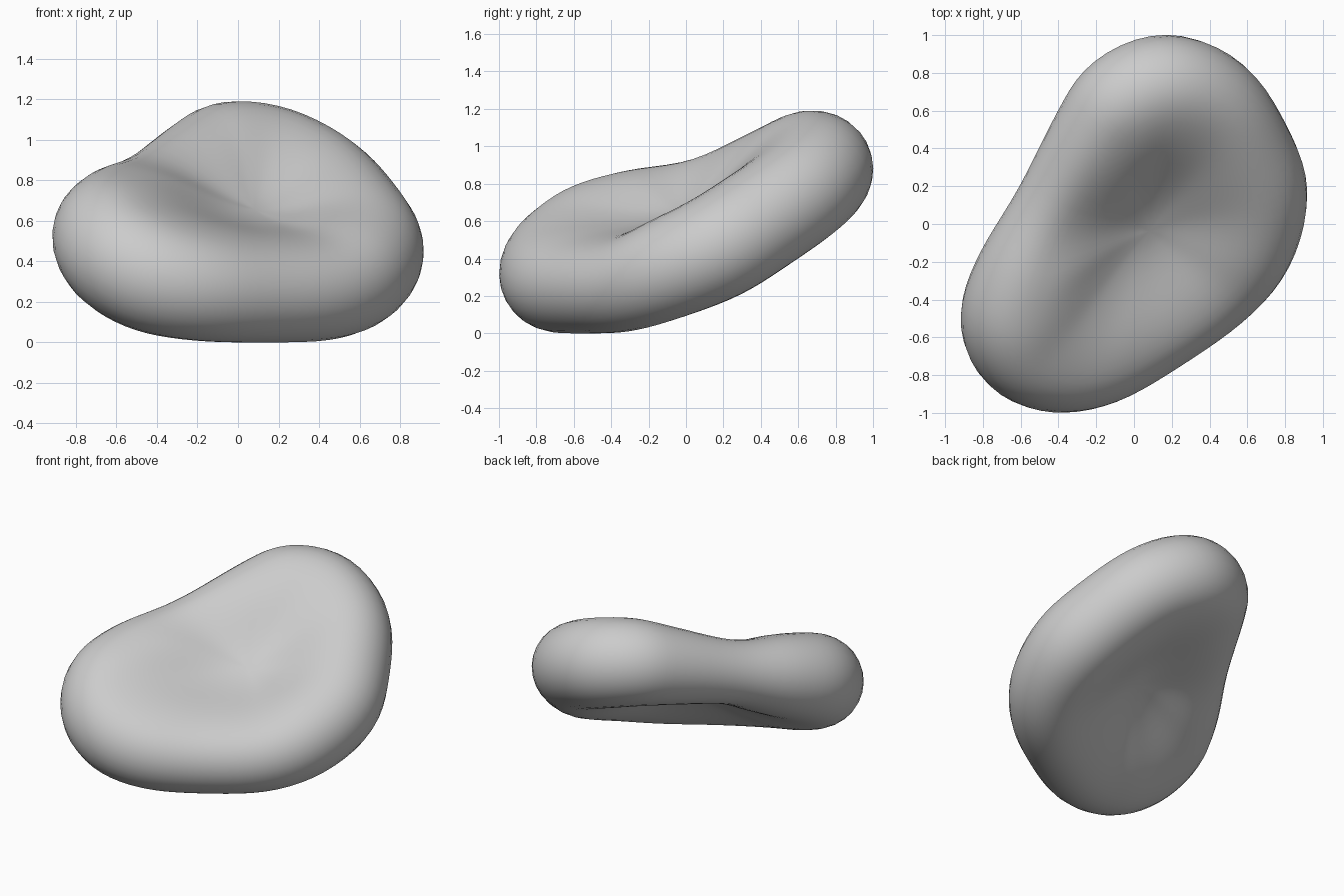
import bpy, bmesh, math
from mathutils import Vector

if "Cube" in bpy.data.objects:
    bpy.data.objects.remove(bpy.data.objects["Cube"])

# Tilted plane of the cell: z = A + B*x + C*y
A, B, C = 0.544, -0.337, 0.525
NORMAL = Vector((-B, -C, 1)).normalized()

# Centre line of the thick rim: x, y, height above the plane, rim radius
RIM = [
    (0.17, 0.72, 0, 0.29), (0.40, 0.63, 0.01, 0.285), (0.555, 0.40, 0.02, 0.285),
    (0.64, 0.16, 0.025, 0.285), (0.58, -0.12, 0.03, 0.27), (0.41, -0.34, 0.01, 0.25),
    (0.11, -0.55, 0.01, 0.25), (-0.17, -0.69, 0.015, 0.27), (-0.40, -0.715, 0.005, 0.29),
    (-0.57, -0.645, 0.005, 0.295), (-0.635, -0.48, 0.01, 0.29), (-0.57, -0.23, 0, 0.26),
    (-0.43, 0.10, -0.02, 0.205), (-0.20, 0.46, -0.01, 0.25), (-0.05, 0.64, 0, 0.28),
]
STEPS, TUBE, INNER = 5, 14, 12
HALF_CENTRE = 0.12


def rim_sample(i, f):
    """Closed smooth curve through the rim points."""
    p = [Vector(RIM[(i + k) % len(RIM)]) for k in (-1, 0, 1, 2)]
    return 0.5 * (2 * p[1] + (p[2] - p[0]) * f
                  + (2 * p[0] - 5 * p[1] + 4 * p[2] - p[3]) * f * f
                  + (3 * p[1] - p[0] - 3 * p[2] + p[3]) * f ** 3)


def on_plane(x, y):
    return Vector((x, y, A + B * x + C * y))


samples = [rim_sample(i, j / STEPS) for i in range(len(RIM)) for j in range(STEPS)]
count = len(samples)
flat = [on_plane(s[0], s[1]) for s in samples]
centre = on_plane(0.05, 0.02)

# Each section runs from the upper dimple, around the rim, to the lower dimple
bm = bmesh.new()
rings = []
for i, (base, sample) in enumerate(zip(flat, samples)):
    tangent = flat[(i + 3) % count] - flat[i - 3]
    out = NORMAL.cross(tangent).normalized()
    lift, t = Vector((0, 0, sample[2])), sample[3]

    def dish(s, side):
        fall = 0.5 - 0.5 * math.cos(math.pi * s)
        h = t + (HALF_CENTRE - t) * fall
        return base.lerp(centre, s) + lift * (1 - fall) + NORMAL * h * side

    pts = [dish(j / INNER, 1) for j in range(INNER - 1, 0, -1)]
    for j in range(TUBE + 1):
        a = math.pi * (0.5 - j / TUBE)
        pts.append(base + lift + (out * math.cos(a) + NORMAL * math.sin(a)) * t)
    pts += [dish(j / INNER, -1) for j in range(1, INNER)]
    rings.append([bm.verts.new(p) for p in pts])

top = bm.verts.new(centre + NORMAL * HALF_CENTRE)
bottom = bm.verts.new(centre - NORMAL * HALF_CENTRE)
for i in range(count):
    r0, r1 = rings[i], rings[(i + 1) % count]
    bm.faces.new((top, r0[0], r1[0]))
    bm.faces.new((bottom, r1[-1], r0[-1]))
    for j in range(len(r0) - 1):
        bm.faces.new((r0[j], r0[j + 1], r1[j + 1], r1[j]))

# Even out the surface and rest it on the ground
for _ in range(3):
    bmesh.ops.smooth_vert(bm, verts=bm.verts, factor=0.4,
                          use_axis_x=True, use_axis_y=True, use_axis_z=True)
low = min(v.co.z for v in bm.verts)
bmesh.ops.translate(bm, verts=bm.verts, vec=(0, 0, -low))
bmesh.ops.recalc_face_normals(bm, faces=bm.faces)

mesh = bpy.data.meshes.new("blood_cell")
bm.to_mesh(mesh)
bm.free()
cell = bpy.data.objects.new("blood_cell", mesh)
bpy.context.collection.objects.link(cell)

# Plain grey material
grey = bpy.data.materials.new("light_grey")
grey.use_nodes = True
colour = (0.6, 0.6, 0.6, 1)
grey.diffuse_color = colour
grey.node_tree.nodes["Principled BSDF"].inputs["Base Color"].default_value = colour
mesh.materials.append(grey)

bpy.context.view_layer.objects.active = cell
cell.select_set(True)
bpy.ops.object.shade_smooth_by_angle(angle=math.radians(60))
